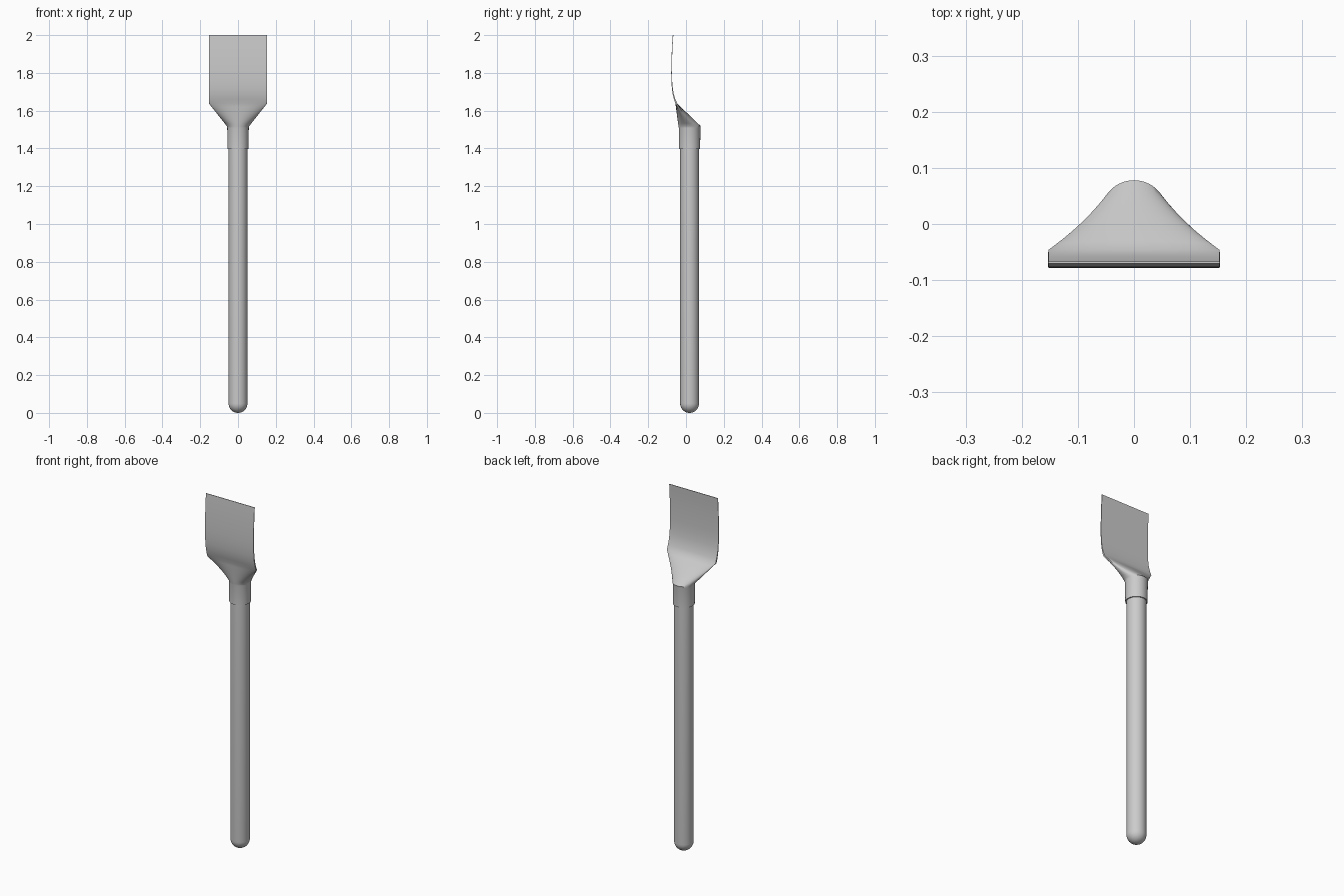
import bpy, bmesh
from math import sin, cos, pi, radians

if "Cube" in bpy.data.objects:
    bpy.data.objects.remove(bpy.data.objects["Cube"])

N = 64      # points round each cross-section
YC = 0.019  # handle axis


def loft(name, rings, angle):
    """Skin closed rings of points and cap both ends."""
    bm = bmesh.new()
    vr = [[bm.verts.new(p) for p in r] for r in rings]
    for a, b in zip(vr, vr[1:]):
        for i in range(len(a)):
            j = (i + 1) % len(a)
            bm.faces.new((a[i], a[j], b[j], b[i]))
    bm.faces.new(vr[0][::-1])
    bm.faces.new(vr[-1])
    bmesh.ops.recalc_face_normals(bm, faces=bm.faces)
    me = bpy.data.meshes.new(name)
    bm.to_mesh(me)
    bm.free()
    ob = bpy.data.objects.new(name, me)
    bpy.context.collection.objects.link(ob)
    bpy.ops.object.select_all(action='DESELECT')
    ob.select_set(True)
    bpy.context.view_layer.objects.active = ob
    bpy.ops.object.shade_smooth_by_angle(angle=radians(angle))
    return ob


def circle(r, z):
    return [(r * cos(2 * pi * i / N), YC + r * sin(2 * pi * i / N), z) for i in range(N)]


def flat(w, y, d, z):
    """Thin flat section, half width w and half thickness d."""
    pts = []
    for i in range(N):
        s = sin(2 * pi * i / N)
        side = 0 if abs(s) < 1e-6 else (1 if s > 0 else -1)
        pts.append((w * cos(2 * pi * i / N), y + d * side, z))
    return pts


def mix(a, b, t):
    return [tuple(p + (q - p) * t for p, q in zip(u, v)) for u, v in zip(a, b)]


# handle: long rod with a rounded foot
R = 0.05
foot = [circle(R * sin(a), R - R * cos(a)) for a in [pi / 2 * (k + 0.1) / 10.1 for k in range(11)]]
foot[0] = [(x, y, 0) for x, y, z in foot[0]]
loft("handle", foot + [circle(R, 1.46)], 40)

# blade head: socket, flattening neck, then curved thin blade
W = 0.153
socket_top = circle(0.059, 1.518)
neck_top = flat(W, -0.051, 0.005, 1.637)
rings = [circle(0.056, 1.397), circle(0.057, 1.508)]
rings += [mix(socket_top, neck_top, k / 8) for k in range(9)]
profile = [(1.66, -0.060, 0.004), (1.69, -0.068, 0.003), (1.72, -0.0725, 0.0025),
           (1.76, -0.0755, 0.002), (1.80, -0.0762, 0.002), (1.85, -0.0757, 0.0018),
           (1.90, -0.0743, 0.0016), (1.95, -0.072, 0.0015), (2.0, -0.0685, 0.0015)]
rings += [flat(W, y, d, z) for z, y, d in profile]
loft("blade_head", rings, 40)
